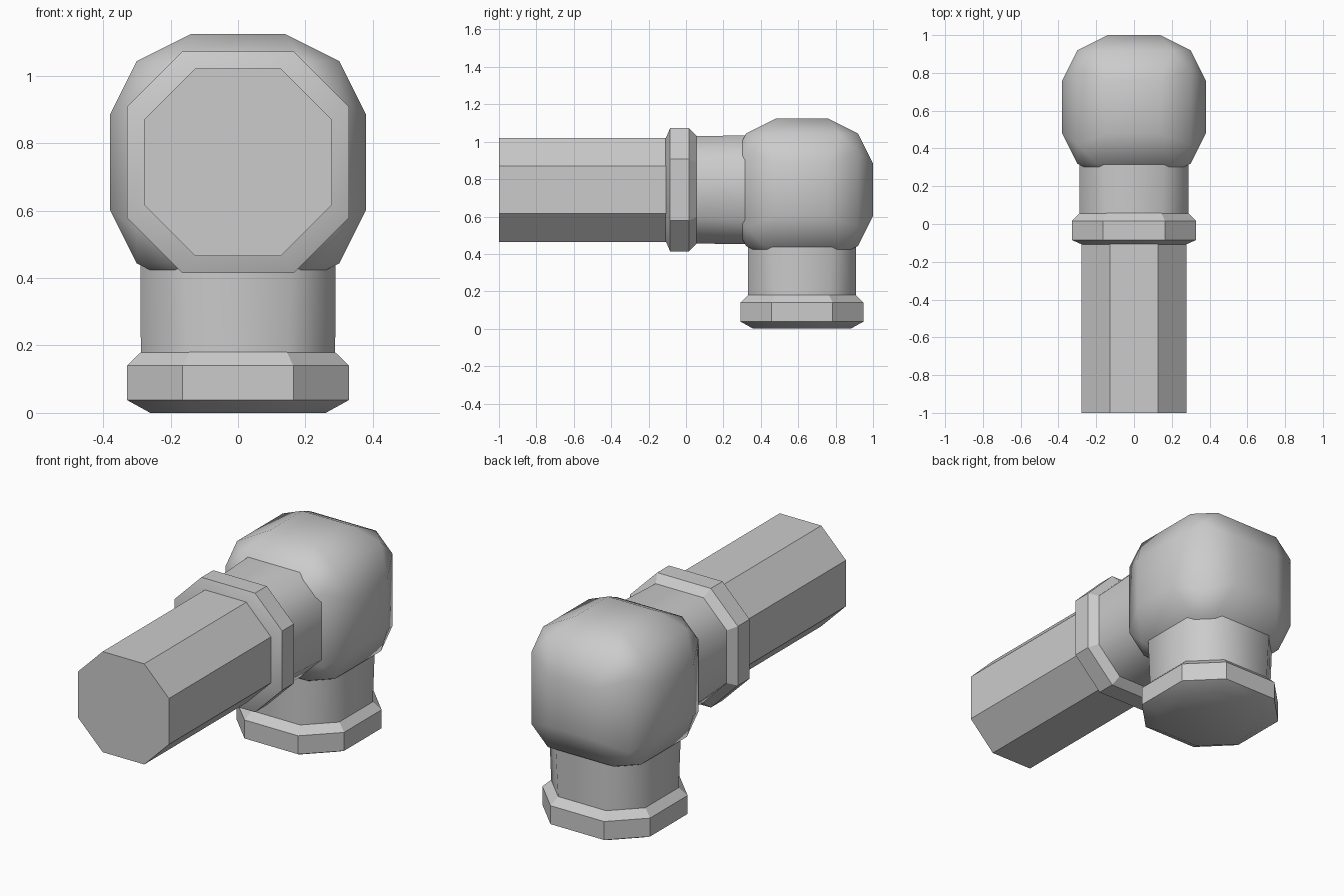
import bpy, bmesh, math
from itertools import product
from mathutils import Matrix, Vector

if "Cube" in bpy.data.objects:
    bpy.data.objects.remove(bpy.data.objects["Cube"])

CENTRE = Vector((0, 0.62, 0.743))
# the "down" axis of a branch is local -z; FRONT turns it towards -y
DOWN = Matrix.Translation(CENTRE)
FRONT = Matrix.Translation(CENTRE) @ Matrix.Rotation(-math.pi / 2, 4, 'X')


def octagon(r, f):
    return [(r, -f), (r, f), (f, r), (-f, r), (-r, f), (-r, -f), (-f, -r), (f, -r)]


def finish(name, bm, angle):
    bmesh.ops.recalc_face_normals(bm, faces=bm.faces)
    me = bpy.data.meshes.new(name)
    bm.to_mesh(me)
    bm.free()
    ob = bpy.data.objects.new(name, me)
    bpy.context.collection.objects.link(ob)
    bpy.ops.object.select_all(action='DESELECT')
    ob.select_set(True)
    bpy.context.view_layer.objects.active = ob
    if angle:
        bpy.ops.object.shade_smooth_by_angle(angle=math.radians(angle))
    return ob


def octagon_loft(name, profile, matrix, angle):
    """profile: (distance from elbow centre, half width, half flat)"""
    bm = bmesh.new()
    rings = []
    for d, r, f in profile:
        rings.append([bm.verts.new(matrix @ Vector((x, y, -d))) for x, y in octagon(r, f)])
    for a, b in zip(rings, rings[1:]):
        for i in range(8):
            j = (i + 1) % 8
            bm.faces.new((a[i], a[j], b[j], b[i]))
    bm.faces.new(rings[0])
    bm.faces.new(rings[-1])
    return finish(name, bm, angle)


# rounded elbow body: hull of six flats and the double-chamfered corners
bm = bmesh.new()
for s in product((-1, 1), repeat=3):
    for k in range(3):
        for main, other in ((0.38, 0.14), (0.20, 0.30)):
            p = [other * v for v in s]
            p[k] = main * s[k]
            bm.verts.new(CENTRE + Vector(p))
bmesh.ops.convex_hull(bm, input=bm.verts)
bmesh.ops.dissolve_limit(bm, angle_limit=0.01, verts=bm.verts, edges=bm.edges)
finish("elbow_body", bm, 50)

# two identical branches: neck and bevelled collar
for label, m in (("bottom", DOWN), ("front", FRONT)):
    octagon_loft(label + "_neck", [(0.2, 0.29, 0.165), (0.58, 0.288, 0.145)], m, 50)
    end = 0.743 if label == "bottom" else 0.735
    octagon_loft(label + "_collar",
                 [(0.563, 0.288, 0.145), (0.603, 0.329, 0.164),
                  (0.705, 0.329, 0.164), (end, 0.26, 0.125)], m, 30)

# long straight pipe out of the front collar
octagon_loft("pipe", [(0.66, 0.278, 0.127), (1.62, 0.278, 0.127)], FRONT, 0)
